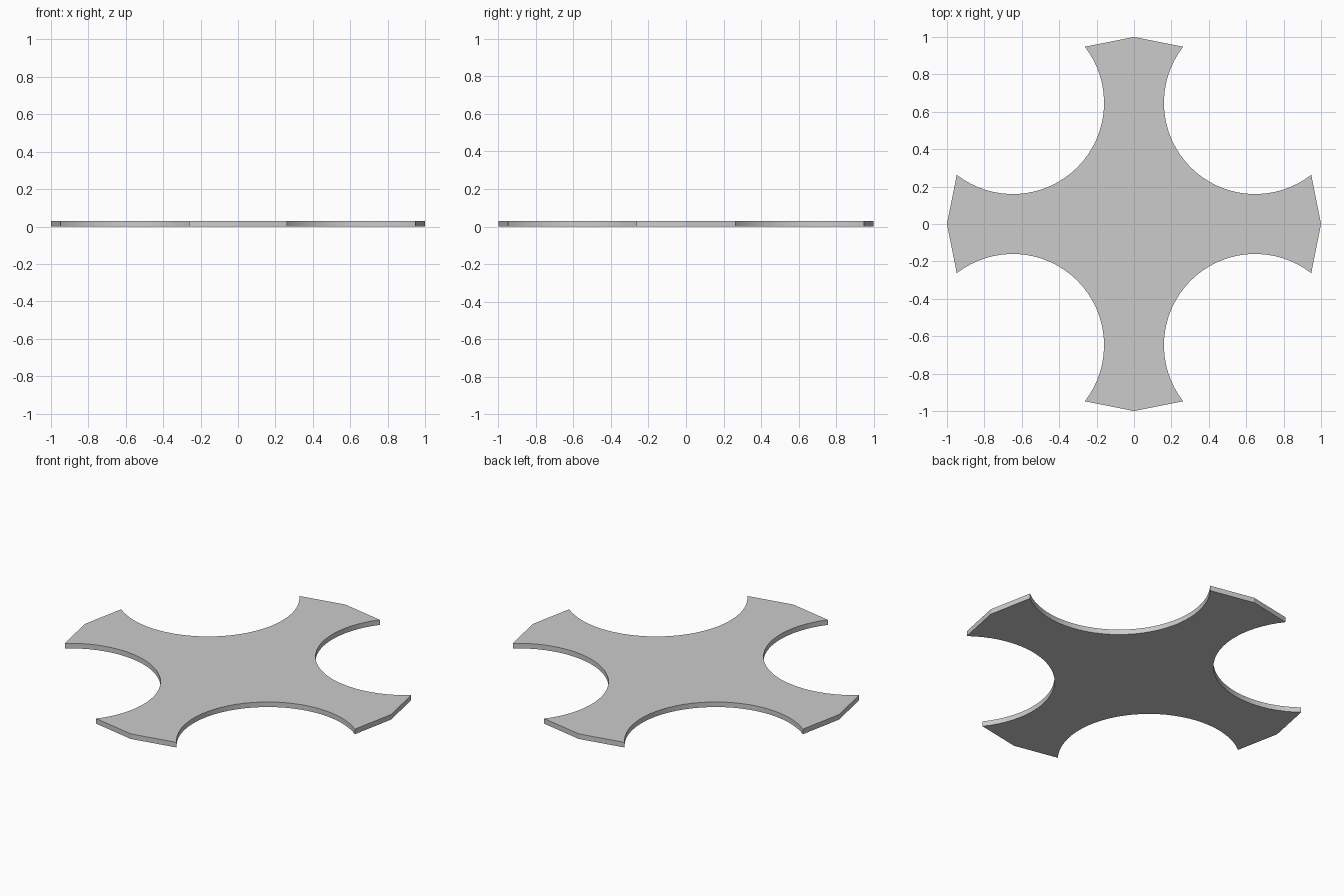
import bpy, bmesh, math

if "Cube" in bpy.data.objects:
    bpy.data.objects.remove(bpy.data.objects["Cube"])

THICK = 0.03
CENTRE, RADIUS = 0.648, 0.488      # round bite taken out of each corner
A0, A1, STEPS = 142.1, 307.9, 32   # arc angles of the bite

# One quarter outline: pointed arm tip, then the concave arc, turned four times
quarter = [(0.0, 1.0)]
for i in range(STEPS + 1):
    a = math.radians(A0 + (A1 - A0) * i / STEPS)
    quarter.append((CENTRE + RADIUS * math.cos(a), CENTRE + RADIUS * math.sin(a)))

outline = []
for k in range(4):
    for x, y in quarter:
        outline.append((x, y))
    quarter = [(y, -x) for x, y in quarter]

# Extrude the outline into a thin plate
bm = bmesh.new()
face = bm.faces.new([bm.verts.new((x, y, 0)) for x, y in outline])
res = bmesh.ops.extrude_face_region(bm, geom=[face])
top = [g for g in res["geom"] if isinstance(g, bmesh.types.BMVert)]
bmesh.ops.translate(bm, verts=top, vec=(0, 0, THICK))
bmesh.ops.recalc_face_normals(bm, faces=bm.faces)
mesh = bpy.data.meshes.new("cross_plate")
bm.to_mesh(mesh)
bm.free()
plate = bpy.data.objects.new("cross_plate", mesh)
bpy.context.collection.objects.link(plate)

# Smooth bites, sharp rims and tips
bpy.context.view_layer.objects.active = plate
plate.select_set(True)
bpy.ops.object.shade_smooth_by_angle(angle=math.radians(15))
